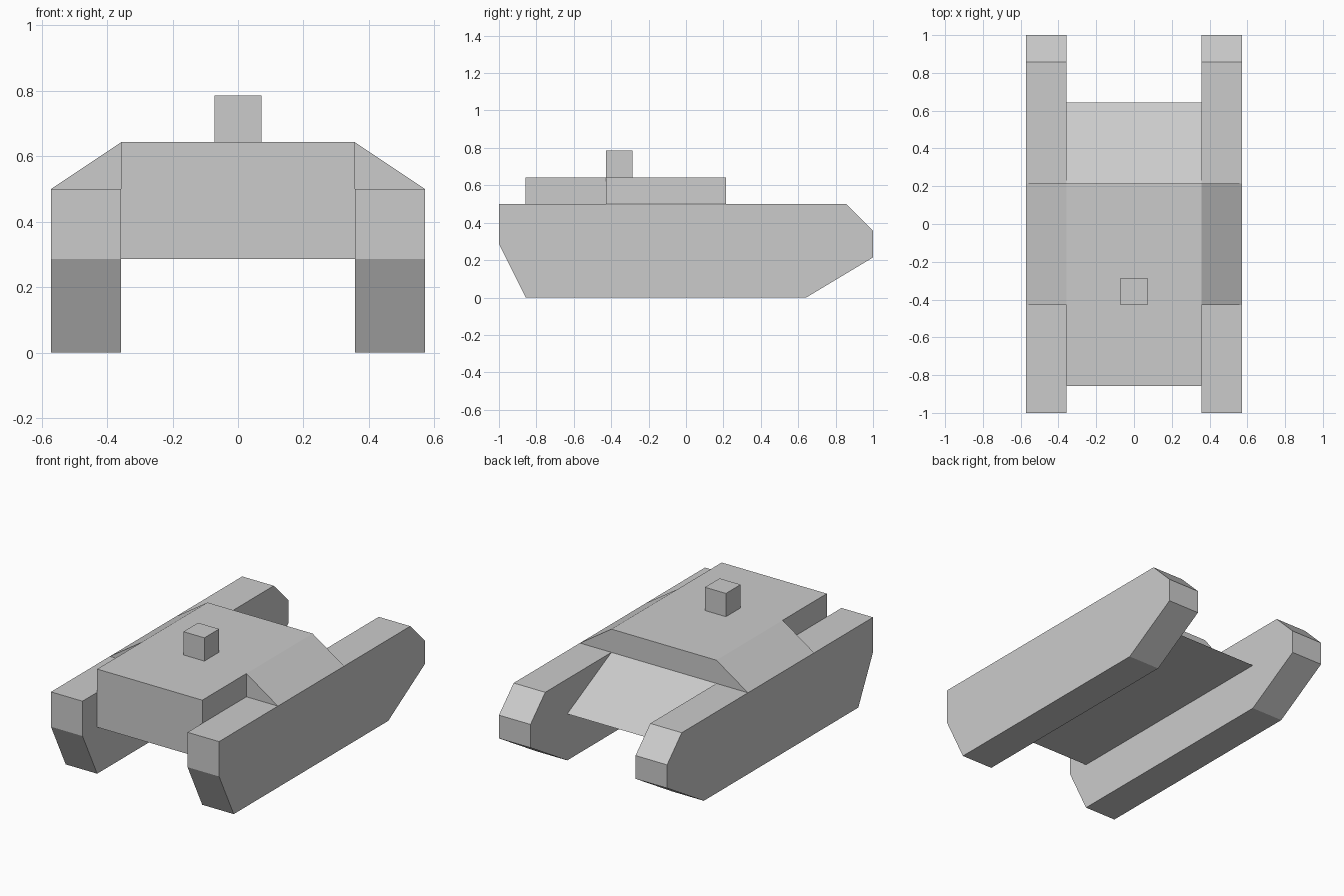
import bpy, bmesh

if "Cube" in bpy.data.objects:
    bpy.data.objects.remove(bpy.data.objects["Cube"])

U = 1 / 7  # modelling grid step


def prism(name, profile, lo, hi, axis):
    """Extrude a 2D profile along x (profile = y,z) or y (profile = x,z)."""
    def place(p, t):
        a, b = p
        return (t * U, a * U, b * U) if axis == 'x' else (a * U, t * U, b * U)
    bm = bmesh.new()
    face = bm.faces.new([bm.verts.new(place(p, lo)) for p in profile])
    ext = bmesh.ops.extrude_face_region(bm, geom=[face])
    step = (hi - lo) * U
    bmesh.ops.translate(bm, verts=[g for g in ext['geom'] if isinstance(g, bmesh.types.BMVert)],
                        vec=(step, 0, 0) if axis == 'x' else (0, step, 0))
    bmesh.ops.recalc_face_normals(bm, faces=bm.faces)
    mesh = bpy.data.meshes.new(name)
    bm.to_mesh(mesh)
    bm.free()
    obj = bpy.data.objects.new(name, mesh)
    bpy.context.collection.objects.link(obj)
    return obj


def mirror_x(obj):
    mod = obj.modifiers.new("mirror", 'MIRROR')
    mod.use_axis[0] = True


# Central hull with stepped, sloping rear plate
prism("hull", [(-6, 2), (4.5, 2), (1.5, 3.5), (1.5, 4.5), (-6, 4.5)], -2.5, 2.5, 'x')

# Track pods on both sides
mirror_x(prism("track", [(-7, 3.5), (-7, 2), (-6, 0), (4.5, 0), (7, 1.5), (7, 2.5), (6, 3.5)],
               2.5, 4, 'x'))

# Sloping shoulders resting on the tracks
mirror_x(prism("shoulder", [(2.5, 3.5), (4, 3.5), (2.5, 4.5)], -3, 1.5, 'y'))

# Small roof block
prism("roof_block", [(-3, 4.5), (-2, 4.5), (-2, 5.5), (-3, 5.5)], -0.5, 0.5, 'x')
